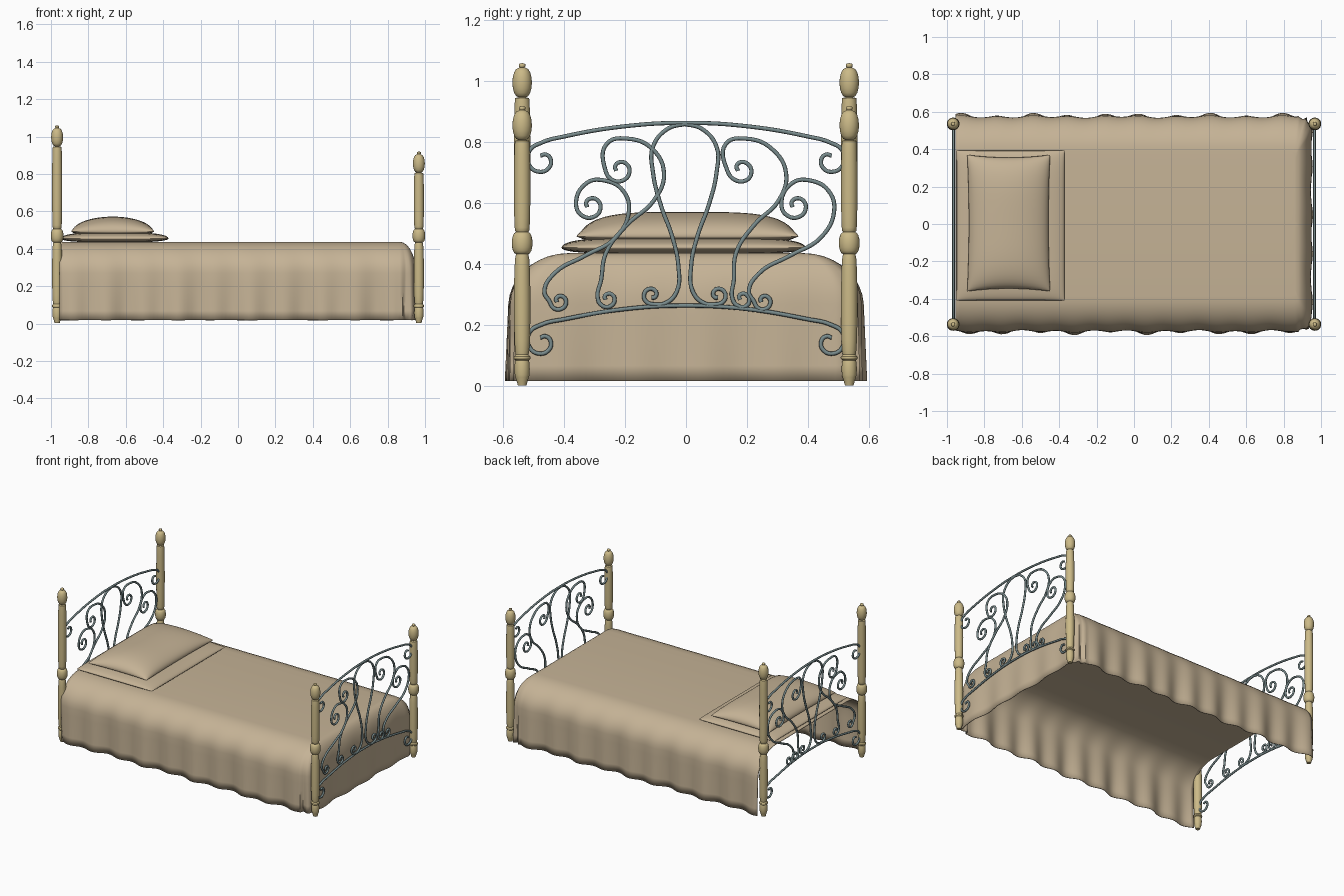
import bpy, bmesh, math

if "Cube" in bpy.data.objects:
    bpy.data.objects.remove(bpy.data.objects["Cube"])

def mat(name, rgb):
    m = bpy.data.materials.new(name)
    m.diffuse_color = (*rgb, 1)
    m.use_nodes = True
    m.node_tree.nodes["Principled BSDF"].inputs["Base Color"].default_value = m.diffuse_color
    return m

CLOTH = mat("beige_cloth", (0.56, 0.45, 0.305))
WOOD = mat("pale_wood", (0.60, 0.49, 0.245))
METAL = mat("grey_metal", (0.19, 0.26, 0.265))

def shade(ob, angle):
    bpy.ops.object.select_all(action='DESELECT')
    ob.select_set(True)
    bpy.context.view_layer.objects.active = ob
    if ob.type == 'CURVE':
        bpy.ops.object.convert(target='MESH')
    bpy.ops.object.shade_smooth_by_angle(angle=math.radians(angle))

def finish(name, bm, m, angle):
    bmesh.ops.recalc_face_normals(bm, faces=bm.faces)
    me = bpy.data.meshes.new(name)
    bm.to_mesh(me)
    bm.free()
    me.materials.append(m)
    ob = bpy.data.objects.new(name, me)
    bpy.context.collection.objects.link(ob)
    shade(ob, angle)
    return ob

# --- turned posts ---
def swell(z0, z1, r, bulge, n=9):
    return [(r + bulge * math.sin(math.pi * i / (n - 1)),
             (z0 + z1) / 2 - (z1 - z0) / 2 * math.cos(math.pi * i / (n - 1))) for i in range(n)]

def post(name, x, y, top):
    prof = [(0, 0.003), (0.014, 0.003), (0.018, 0.018)]
    prof += swell(0.03, 0.085, 0.022, 0.003, 5)      # foot
    prof += swell(0.088, 0.1, 0.024, 0.004, 5)       # foot ring
    prof += swell(0.105, 0.43, 0.021, 0.006)         # lower shaft
    prof += swell(0.434, 0.506, 0.02, 0.014)         # middle knob
    prof += swell(0.51, top - 0.115, 0.023, 0.004)   # upper shaft
    prof += swell(top - 0.112, top - 0.016, 0.012, 0.02)
    prof += swell(top - 0.014, top - 0.002, 0.008, 0.003, 5) + [(0, top)]
    bm = bmesh.new()
    vs = [bm.verts.new((r, 0, z)) for r, z in prof]
    es = [bm.edges.new(p) for p in zip(vs, vs[1:])]
    bmesh.ops.spin(bm, geom=vs + es, cent=(0, 0, 0), axis=(0, 0, 1), angle=2 * math.pi, steps=24)
    bmesh.ops.remove_doubles(bm, verts=bm.verts, dist=1e-5)
    bmesh.ops.translate(bm, verts=bm.verts, vec=(x, y, 0))
    finish(name, bm, WOOD, 40)

for y, side in ((-0.537, "front"), (0.535, "back")):
    post("head_post_" + side, -0.967, y, 1.06)
    post("foot_post_" + side, 0.967, y, 0.92)

# --- scrolled metal panels, all paths in (y, z) ---
def spiral(cy, cz, r, start, turn, n=8):
    """Coil running inwards from the start angle (degrees, counter-clockwise)."""
    out = []
    for k in range(n):
        a, q = math.radians(start + turn * 55 * k), r * (1 - 0.105 * k)
        out.append((cy + q * math.cos(a), cz + q * math.sin(a)))
    return out

def mirror(path, axis):
    return [(2 * axis - y, z) for y, z in path]

def rail(crown, end):
    """Shallow arch with a coil hanging at each end."""
    arch = [(y, crown - 0.28 * y * y) for y in (-0.4, -0.2, 0, 0.2, 0.4)]
    coil = spiral(-0.471, end, 0.058, 90, 1)
    return coil[::-1] + arch + mirror(coil, 0)

def scroll(upper, mids, lower):
    """Upper coil, sweeping S and lower coil."""
    return (spiral(*upper, 0.048, 180, 1)[::-1] + mids + spiral(*lower, 0.033, 180, 1))

mid_s = [(-0.26, 0.795), (-0.19, 0.812), (-0.11, 0.778), (-0.072, 0.697),
         (-0.105, 0.61), (-0.193, 0.53), (-0.262, 0.438), (-0.278, 0.35)]
out_s = [(-0.325, 0.667), (-0.262, 0.674), (-0.206, 0.641), (-0.187, 0.576),
         (-0.23, 0.488), (-0.33, 0.429), (-0.432, 0.37), (-0.464, 0.31)]

def shifted(path, top, low):
    """Copy moved sideways, by a little more towards the bottom."""
    return [(y + top + (low - top) * (0.8 - z) / 0.5, z) for y, z in path]

middle = scroll((-0.217, 0.712), mid_s, (-0.256, 0.288))
outer = scroll((-0.312, 0.593), out_s, (-0.415, 0.28))
centre = [(0, 0.861), (-0.059, 0.845), (-0.108, 0.786), (-0.108, 0.7), (-0.082, 0.593),
          (-0.046, 0.494), (-0.025, 0.396), (-0.03, 0.312), (-0.065, 0.274)]
centre += spiral(-0.112, 0.3, 0.032, -75, -1)
PATHS = [rail(0.864, 0.742), rail(0.265, 0.146), centre, mirror(centre, -0.004),
         middle, shifted(middle, 0.39, 0.44), outer, shifted(outer, 0.675, 0.67)]

def panel(name, x):
    cu = bpy.data.curves.new(name, 'CURVE')
    cu.dimensions = '3D'
    cu.bevel_depth = 0.0068
    cu.bevel_resolution = 2
    cu.resolution_u = 6
    cu.use_fill_caps = True
    for path in PATHS:
        sp = cu.splines.new('BEZIER')
        sp.bezier_points.add(len(path) - 1)
        for bp, (y, z) in zip(sp.bezier_points, path):
            bp.co = (x, y, z)
            bp.handle_left_type = bp.handle_right_type = 'AUTO'
    cu.materials.append(METAL)
    ob = bpy.data.objects.new(name, cu)
    bpy.context.collection.objects.link(ob)
    shade(ob, 50)

panel("headboard_scrolls", -0.965)
panel("footboard_scrolls", 0.965)

# --- bedspread: hollow sheet draped over both sides and the foot, open at the head ---
def outline(d, wave):
    hy, fx = 0.575 - d, 0.95 - d * 0.45
    r = max(0.085 - d * 0.4, 0.02)
    half = []                                   # x, y and outward direction, front half
    for i in range(90):
        half.append((-0.955 + (fx - r + 0.955) * i / 90, -hy, 0, -1))
    for i in range(10):
        s, c = math.sin(math.pi * i / 20), math.cos(math.pi * i / 20)
        half.append((fx - r + r * s, -hy + r - r * c, s, -c))
    for i in range(24):
        half.append((fx, (-hy + r) * (1 - i / 24), 1, 0))
    full = half + [(fx, 0, 1, 0)] + [(x, -y, nx, -ny) for x, y, nx, ny in reversed(half)]
    pts = []
    for x, y, nx, ny in full:
        s = 33 * x + 26 * y * abs(nx)
        k = wave * (0.010 * math.sin(s + y) + 0.006 * math.sin(s * 0.43 + 1.3 + 2 * y))
        k *= 1 if abs(ny) > 0.5 else 0.5
        pts.append((x + nx * k, y + ny * k))
    return pts

section = [(0, 0.018 + 0.05 * i) for i in range(5)]
section += [(0.19 * (1 - math.cos(a)), 0.27 + 0.167 * math.sin(a))
            for a in (math.pi * i / 18 for i in range(10))]
bm = bmesh.new()
rings = [[bm.verts.new((x, y, z)) for x, y in outline(d, 1.3 * (1 - z / 0.437))] for d, z in section]
N = len(rings[0])
for a, b in zip(rings, rings[1:]):
    for i in range(N - 1):
        bm.faces.new((a[i], a[i + 1], b[i + 1], b[i]))
t = rings[-1]
for i in range(N // 2 - 1):
    bm.faces.new((t[i], t[i + 1], t[N - 2 - i], t[N - 1 - i]))
bm.faces.new((t[N // 2 - 1], t[N // 2], t[N // 2 + 1]))
spread = finish("bedspread", bm, CLOTH, 60)
spread.modifiers.new("thickness", 'SOLIDIFY').thickness = 0.005

# --- pillow and the folded cloth beneath it ---
def cushion(name, centre, half, up, down, px, py, pinch, n=28):
    bm = bmesh.new()
    steps = [math.sin(math.pi / 2 * (2 * i / n - 1)) for i in range(n + 1)]
    for h in (up, -down):
        grid = []
        for u in steps:
            row = []
            for v in steps:
                dome = math.sqrt(max(0, (1 - abs(u) ** px) * (1 - abs(v) ** py)))
                row.append(bm.verts.new((centre[0] + half[0] * u * (1 - pinch * (1 - v * v)),
                                         centre[1] + half[1] * v * (1 - pinch * (1 - u * u)),
                                         centre[2] + h * dome)))
            grid.append(row)
        for i in range(n):
            for j in range(n):
                bm.faces.new((grid[i][j], grid[i + 1][j], grid[i + 1][j + 1], grid[i][j + 1]))
    bmesh.ops.remove_doubles(bm, verts=bm.verts, dist=1e-5)
    finish(name, bm, CLOTH, 60)

cushion("pillow", (-0.67, 0.005, 0.492), (0.222, 0.365), 0.08, 0.03, 2, 4, 0.04)
cushion("pillow_underlay", (-0.66, -0.008, 0.455), (0.288, 0.4), 0.032, 0.02, 4, 6, 0)
